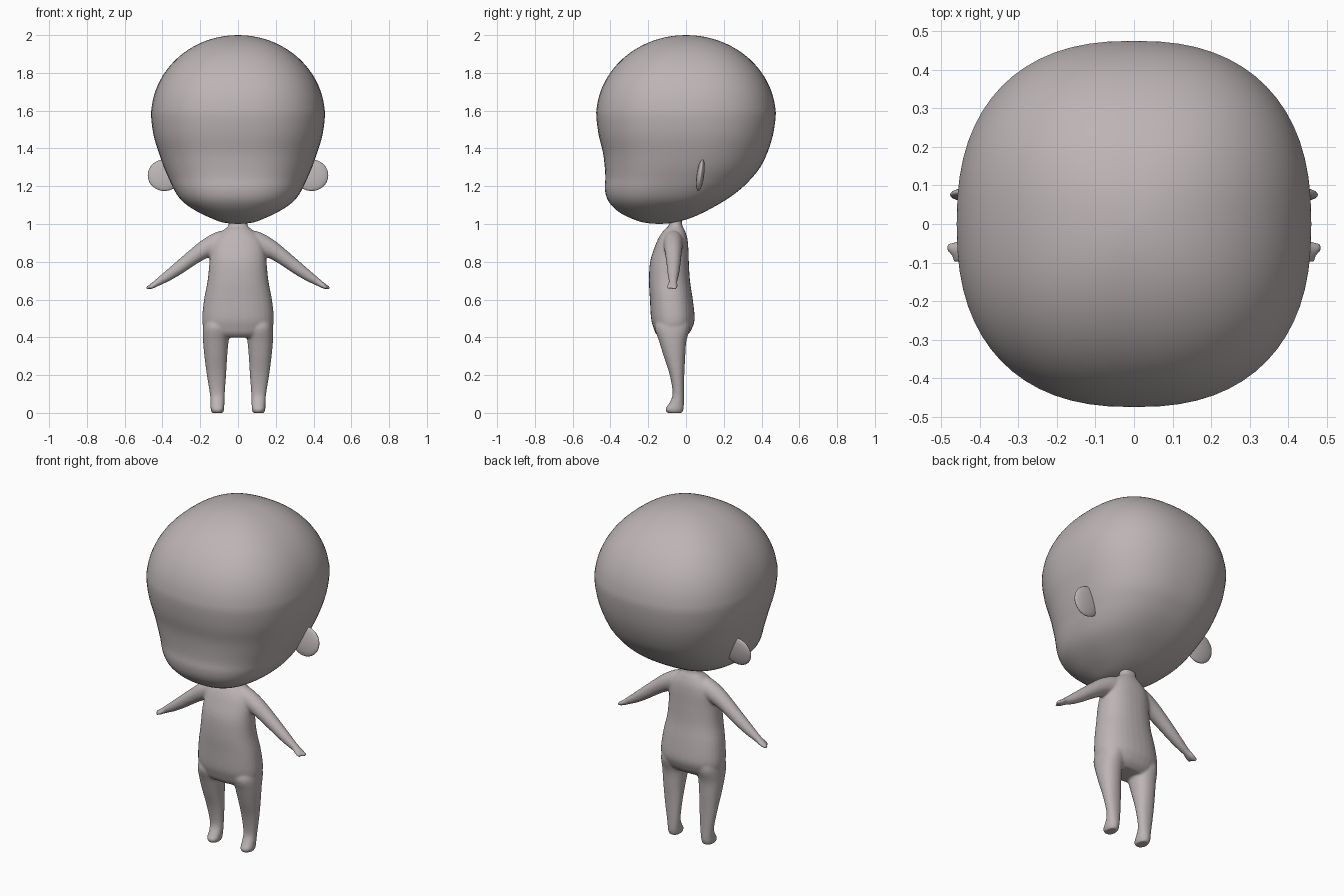
import bpy, bmesh, math

if "Cube" in bpy.data.objects:
    bpy.data.objects.remove(bpy.data.objects["Cube"])

skin = bpy.data.materials.new("warm grey")
skin.diffuse_color = (0.51, 0.46, 0.46, 1)
skin.use_nodes = True
skin.node_tree.nodes["Principled BSDF"].inputs["Base Color"].default_value = skin.diffuse_color


def smooth_rows(rows, steps):
    """Catmull-Rom interpolation of a table of cross-sections."""
    out = []
    for i in range(len(rows) - 1):
        p0, p1 = rows[max(i - 1, 0)], rows[i]
        p2, p3 = rows[i + 1], rows[min(i + 2, len(rows) - 1)]
        for s in range(steps):
            t = s / steps
            out.append([0.5 * (2 * b + (c - a) * t + (2 * a - 5 * b + 4 * c - d) * t * t
                               + (3 * b - a - 3 * c + d) * t ** 3)
                        for a, b, c, d in zip(p0, p1, p2, p3)])
    return out + [list(rows[-1])]


def loft(bm, rows, place, n=2.0, segs=32, steps=4):
    """Rows are (station, u min, u max, v min, v max); place maps (station, u, v) to xyz."""
    rings = []
    for s, u0, u1, v0, v1 in smooth_rows(rows, steps):
        ring = []
        for k in range(segs):
            a = 2 * math.pi * k / segs
            c, d = math.cos(a), math.sin(a)
            u = (u0 + u1) / 2 + (u1 - u0) / 2 * math.copysign(abs(c) ** (2 / n), c)
            v = (v0 + v1) / 2 + (v1 - v0) / 2 * math.copysign(abs(d) ** (2 / n), d)
            ring.append(bm.verts.new(place(s, u, v)))
        rings.append(ring)
    for r, q in zip(rings, rings[1:]):
        for k in range(segs):
            j = (k + 1) % segs
            bm.faces.new((r[k], r[j], q[j], q[k]))
    bm.faces.new(rings[0][::-1])
    bm.faces.new(rings[-1])


def finish(bm, name):
    bmesh.ops.recalc_face_normals(bm, faces=bm.faces)
    for f in bm.faces:
        f.smooth = True
    me = bpy.data.meshes.new(name)
    bm.to_mesh(me)
    bm.free()
    me.materials.append(skin)
    ob = bpy.data.objects.new(name, me)
    bpy.context.collection.objects.link(ob)
    return ob


def upright(s, u, v):
    return (u, v, s)


# head: jaw and face sections (z, half width, front, back), then an elliptical dome
jaw = [(1.0, .002, -.142, -.138), (1.008, .08, -.225, -.06), (1.03, .14, -.29, .02),
       (1.06, .205, -.35, .09), (1.10, .27, -.395, .165), (1.14, .312, -.42, .23),
       (1.19, .343, -.43, .295), (1.24, .366, -.427, .345), (1.30, .392, -.43, .393),
       (1.38, .42, -.44, .432), (1.47, .447, -.462, .46)]
head = [(z, -w, w, f, b) for z, w, f, b in jaw]
for k in range(13):
    a = math.radians(min(k * 7.5, 89.7))
    c = math.cos(a)
    head.append((1.57 + .43 * math.sin(a), -.46 * c, .46 * c, -.475 * c, .475 * c))
bm = bmesh.new()
loft(bm, head, upright, n=2.4, segs=64, steps=3)
finish(bm, "head")

# ears: thin flattened discs
for side, label in ((1, "right"), (-1, "left")):
    bm = bmesh.new()
    bmesh.ops.create_uvsphere(bm, u_segments=32, v_segments=20, radius=1)
    ear = finish(bm, label + "_ear")
    ear.scale = (.088, .02, .084)
    ear.location = (side * .39, .076, 1.258)
    ear.rotation_euler = (math.radians(-8), 0, 0)

# body: torso, legs and arms fused into one soft skin
bm = bmesh.new()
torso = [(.40, .13, -.14, -.01), (.42, .165, -.16, .015), (.45, .183, -.172, .033),
         (.50, .19, -.185, .046), (.60, .18, -.191, .036), (.70, .161, -.196, .021),
         (.80, .151, -.19, .015), (.88, .142, -.165, .012), (.93, .118, -.143, .006),
         (.97, .075, -.115, -.008), (.995, .05, -.09, -.02), (1.06, .045, -.085, -.02)]
loft(bm, [(z, -w, w, f, b) for z, w, f, b in torso], upright, n=2.3)

leg = [(.0, .078, .138, -.10, -.02), (.02, .073, .145, -.11, -.013),
       (.05, .072, .145, -.09, -.011), (.10, .07, .149, -.071, -.011),
       (.20, .063, .165, -.086, -.009), (.30, .057, .178, -.118, -.004),
       (.38, .05, .185, -.143, .002), (.45, .042, .185, -.165, .022),
       (.50, .045, .175, -.15, .02)]
arm = [(.05, .86, .965, -.12, -.02), (.10, .84, .962, -.12, -.015),
       (.15, .825, .94, -.117, -.018), (.20, .80, .908, -.112, -.022),
       (.25, .768, .867, -.107, -.026), (.30, .735, .824, -.102, -.03),
       (.36, .70, .772, -.097, -.037), (.42, .672, .72, -.09, -.046),
       (.455, .657, .69, -.09, -.044), (.487, .652, .668, -.072, -.05)]
thumb = [(.43, .668, .70, -.095, -.065), (.455, .658, .682, -.10, -.078),
         (.472, .655, .667, -.099, -.087)]
for side in (1, -1):
    loft(bm, leg, lambda s, u, v: (side * u, v, s), n=2.2)
    for rows in (arm, thumb):
        loft(bm, rows, lambda s, u, v: (side * s, v, u))
body = finish(bm, "body")
fuse = body.modifiers.new("fuse", "REMESH")
fuse.mode = "VOXEL"
fuse.voxel_size = .0065
fuse.use_smooth_shade = True
soften = body.modifiers.new("soften", "SMOOTH")
soften.factor = .5
soften.iterations = 8
